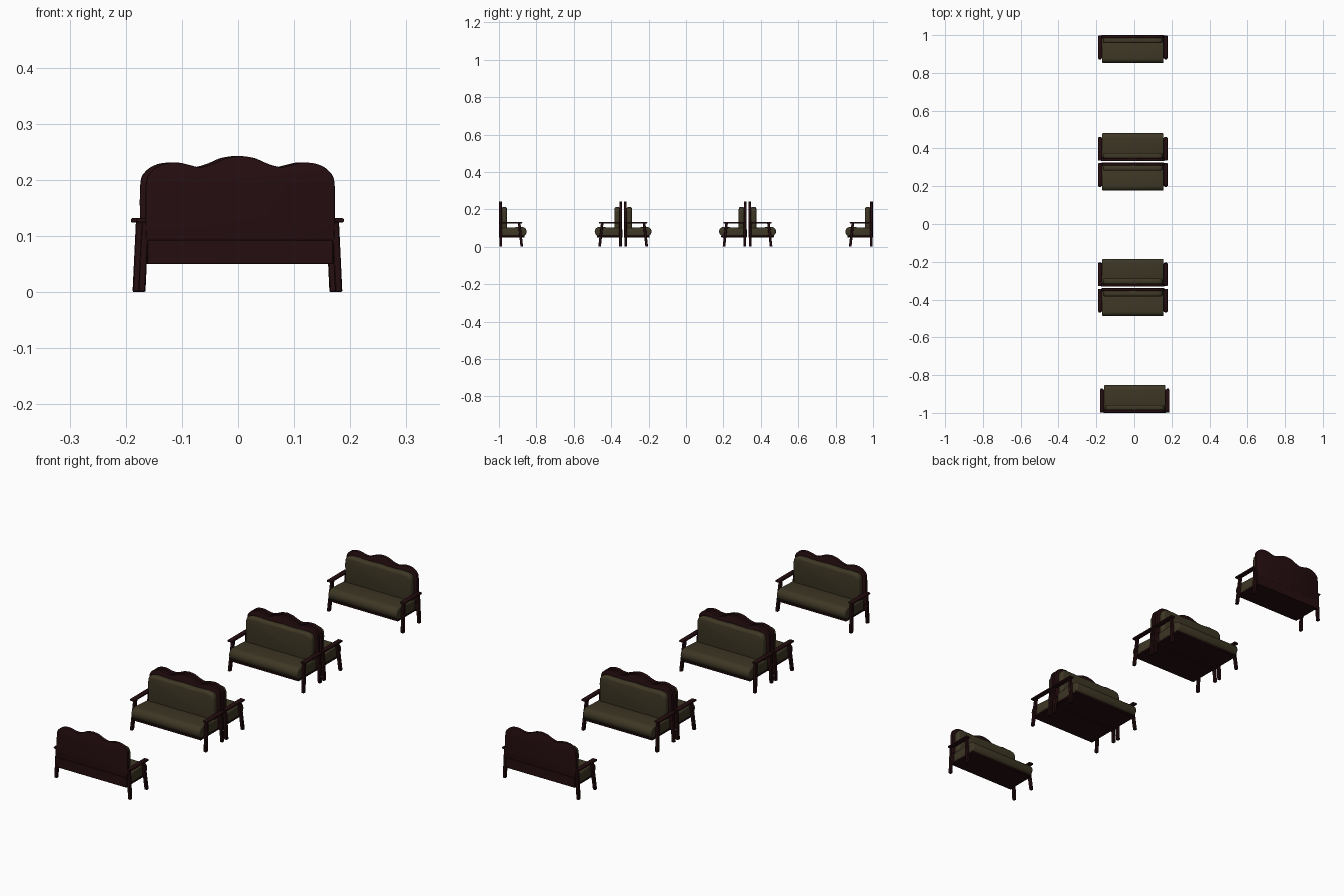
import bpy, bmesh, math
from mathutils import Vector, Matrix

if "Cube" in bpy.data.objects:
    bpy.data.objects.remove(bpy.data.objects["Cube"])


def material(name, rgb):
    m = bpy.data.materials.new(name)
    m.diffuse_color = (*rgb, 1)
    m.use_nodes = True
    m.node_tree.nodes["Principled BSDF"].inputs["Base Color"].default_value = m.diffuse_color
    return m


WOOD = material("dark wood", (0.018, 0.004, 0.005))
FABRIC = material("olive fabric", (0.047, 0.038, 0.018))


def finish(bm, name, mat, bevel=0.0, segments=2):
    bmesh.ops.recalc_face_normals(bm, faces=bm.faces)
    if bevel:
        sharp = [e for e in bm.edges if e.calc_face_angle(0) > math.radians(40)]
        bmesh.ops.bevel(bm, geom=sharp, offset=bevel, segments=segments,
                        profile=0.5, affect='EDGES', clamp_overlap=True)
    me = bpy.data.meshes.new(name)
    bm.to_mesh(me)
    bm.free()
    me.materials.append(mat)
    me.shade_smooth()
    me.set_sharp_from_angle(angle=math.radians(40))
    return name, me


def box(name, lo, hi, mat, bevel=0.0, segments=2, shift=(0, 0)):
    """Box from lo to hi; its top end is moved sideways by shift."""
    bm = bmesh.new()
    bmesh.ops.create_cube(bm, size=1)
    lo, hi = Vector(lo), Vector(hi)
    for v in bm.verts:
        top = v.co.z > 0
        v.co = Vector([lo[i] + (v.co[i] + 0.5) * (hi[i] - lo[i]) for i in range(3)])
        if top:
            v.co.x += shift[0]
            v.co.y += shift[1]
    return finish(bm, name, mat, bevel, segments)


def prism(name, outline, axis, a, b, mat, bevel, segments=2):
    """Extrude a 2D outline along x (outline = y,z) or y (outline = x,z)."""
    bm = bmesh.new()
    put = (lambda p, t: (t, p[0], p[1])) if axis == 'x' else (lambda p, t: (p[0], t, p[1]))
    f = bm.faces.new([bm.verts.new(put(p, a)) for p in outline])
    r = bmesh.ops.extrude_face_region(bm, geom=[f])
    d = Vector(put((0, 0), b - a))
    bmesh.ops.translate(bm, vec=d, verts=[g for g in r["geom"] if isinstance(g, bmesh.types.BMVert)])
    return finish(bm, name, mat, bevel, segments)


def smooth_path(pts, steps=6):
    """Catmull-Rom curve through points."""
    out = []
    for i in range(len(pts) - 1):
        p0, p1 = pts[max(i - 1, 0)], pts[i]
        p2, p3 = pts[i + 1], pts[min(i + 2, len(pts) - 1)]
        for k in range(steps):
            t = k / steps
            out.append(tuple(0.5 * (2 * b + (c - a) * t + (2 * a - 5 * b + 4 * c - d) * t * t
                                    + (3 * b - a - 3 * c + d) * t ** 3)
                             for a, b, c, d in zip(p0, p1, p2, p3)))
    out.append(pts[-1])
    return out


def mirrored(half):
    return half + [(-x, z) for x, z in reversed(half) if x > 1e-6]


# Wavy back board outline, right half from bottom to crest
crest = smooth_path([(0.169, 0.13), (0.168, 0.195), (0.158, 0.216), (0.138, 0.228),
                     (0.112, 0.231), (0.09, 0.2265), (0.072, 0.223), (0.05, 0.2285),
                     (0.025, 0.239), (0.0, 0.243)])
board = mirrored([(0.166, 0.05)] + crest)

# Back cushion outline with rounded upper corners
pad = mirrored([(0.158, 0.09)] + smooth_path([(0.159, 0.175), (0.157, 0.195), (0.145, 0.209),
                                              (0.115, 0.213), (0.06, 0.211), (0.0, 0.213)]))

# Seat cushion side outline with a rolled front edge
roll = [(0.122 + 0.025 * math.sin(math.radians(a)), 0.081 + 0.025 * math.cos(math.radians(a)))
        for a in range(0, 181, 15)]
seat = [(0.014, 0.056), (0.014, 0.1)] + roll

parts = [
    prism("back_board", board, 'y', 0.0, 0.014, WOOD, 0.0025),
    box("back_rail", (-0.165, -0.001, 0.05), (0.165, 0.014, 0.093), WOOD, 0.001, 1),
    prism("back_cushion", pad, 'y', 0.012, 0.042, FABRIC, 0.011, 4),
    prism("seat_cushion", seat, 'x', -0.163, 0.163, FABRIC, 0.006, 3),
    box("seat_base", (-0.163, 0.004, 0.05), (0.163, 0.136, 0.06), WOOD, 0.002, 1),
]
for s, side in ((1, "right"), (-1, "left")):
    def span(a, b):
        return (a, b) if s > 0 else (-b, -a)
    x0, x1 = span(0.169, 0.182)
    parts.append(box(side + "_front_leg", (x0, 0.114, 0), (x1, 0.128, 0.126), WOOD,
                     0.002, 1, (-0.006 * s, -0.014)))
    parts.append(box(side + "_back_leg", (x0, 0.002, 0), (x1, 0.016, 0.126), WOOD,
                     0.002, 1, (-0.006 * s, 0.0)))
    x0, x1 = span(0.163, 0.185)
    parts.append(box(side + "_armrest", (x0, 0.002, 0.124), (x1, 0.124, 0.132), WOOD, 0.003, 2))

# Six sofas: centre x, y of the back, facing (+1 = toward +y)
for n, (cx, y, face) in enumerate([(0.004, -0.999, 1), (-0.006, -0.341, -1), (-0.006, -0.331, 1),
                                   (-0.006, 0.324, -1), (-0.006, 0.334, 1), (-0.006, 0.999, -1)], 1):
    mat = Matrix.Translation((cx, y, 0)) @ Matrix.Rotation(0 if face > 0 else math.pi, 4, 'Z')
    for name, me in parts:
        ob = bpy.data.objects.new(f"sofa_{n}_{name}", me)
        ob.matrix_world = mat
        bpy.context.collection.objects.link(ob)
